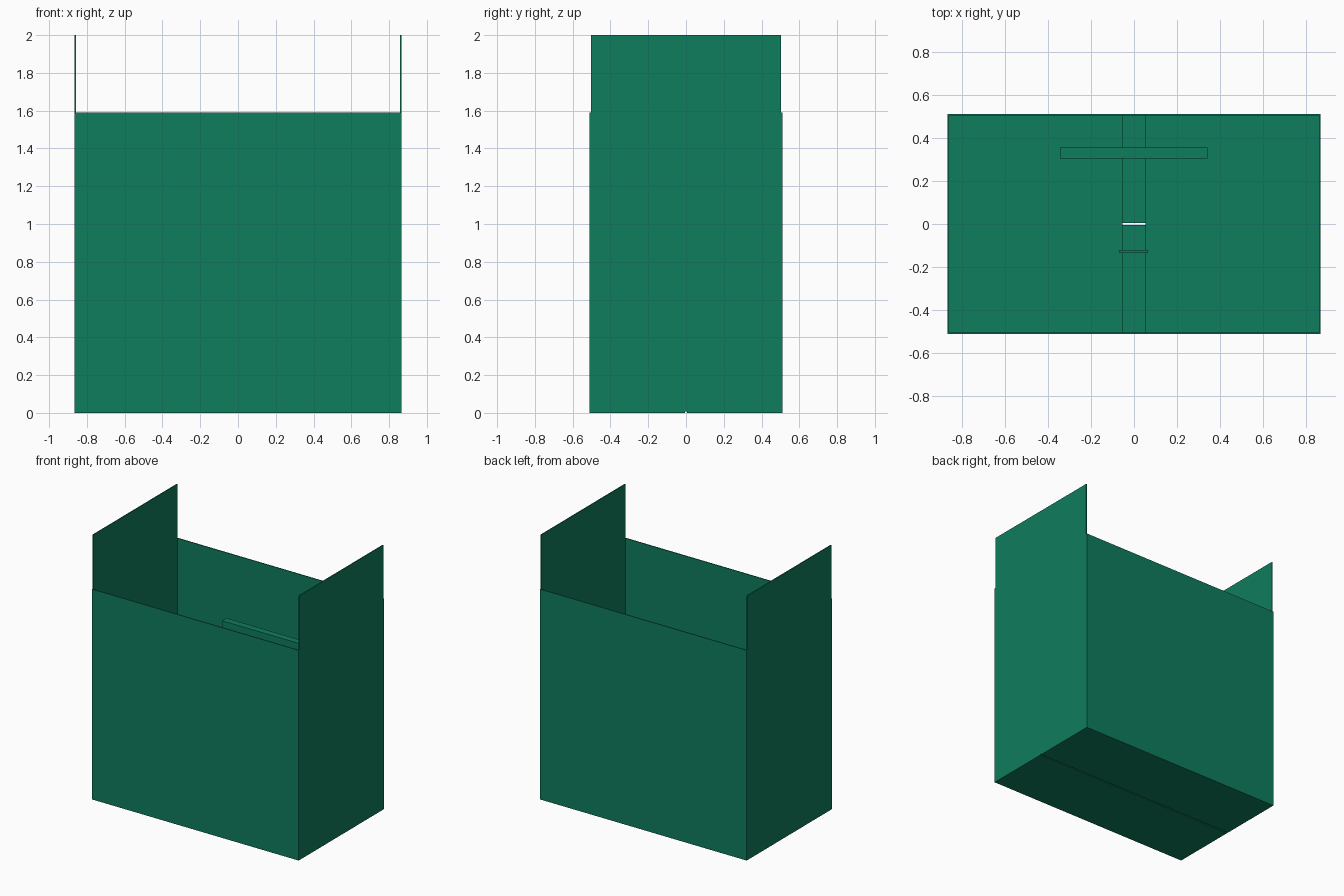
import bpy
import bmesh
from mathutils import Vector

if "Cube" in bpy.data.objects:
    bpy.data.objects.remove(bpy.data.objects["Cube"])

green = bpy.data.materials.new("green card")
green.diffuse_color = (0.0048, 0.205, 0.110, 1.0)
green.use_nodes = True
green.node_tree.nodes["Principled BSDF"].inputs["Base Color"].default_value = green.diffuse_color


def box(name, lo, hi):
    """Box between two opposite corners."""
    lo, hi = Vector(lo), Vector(hi)
    bm = bmesh.new()
    bmesh.ops.create_cube(bm, size=1.0)
    for v in bm.verts:
        v.co = (lo + hi) / 2 + Vector(a * b for a, b in zip(v.co, hi - lo))
    mesh = bpy.data.meshes.new(name)
    bm.to_mesh(mesh)
    bm.free()
    mesh.materials.append(green)
    obj = bpy.data.objects.new(name, mesh)
    bpy.context.collection.objects.link(obj)
    return obj


T = 0.007               # card thickness
X, Y = 0.865, 0.51      # outer half width and half depth
RIM, TOP = 1.59, 2.0    # wall height, raised flap height

for s, side in ((-1, "left"), (1, "right")):
    xs = sorted((s * X, s * (X - T)))
    # side wall, and its slightly narrower flap standing straight up
    box(side + "_wall", (xs[0], -Y, T), (xs[1], Y, RIM))
    box(side + "_top_flap", (xs[0], -Y + 0.008, RIM), (xs[1], Y - 0.008, TOP))
    # inner floor flap, stopping short of the middle
    xs = sorted((s * X, s * 0.053))
    box(side + "_floor_flap", (xs[0], -Y + 0.004, T), (xs[1], Y - 0.004, 2 * T))

for s, side in ((-1, "front"), (1, "back")):
    ys = sorted((s * Y, s * (Y - T)))
    box(side + "_wall", (-X + T, ys[0], T), (X - T, ys[1], RIM))
    # outer floor flap, leaving a narrow slit along the middle
    ys = sorted((s * Y, s * 0.005))
    box(side + "_floor_flap", (-X, ys[0], 0), (X, ys[1], T))

# contents standing on the floor
box("large_panel", (-0.343, 0.303, 2 * T), (0.341, 0.354, 1.18))
box("small_slab", (-0.068, -0.134, 2 * T), (0.065, -0.120, 0.29))
